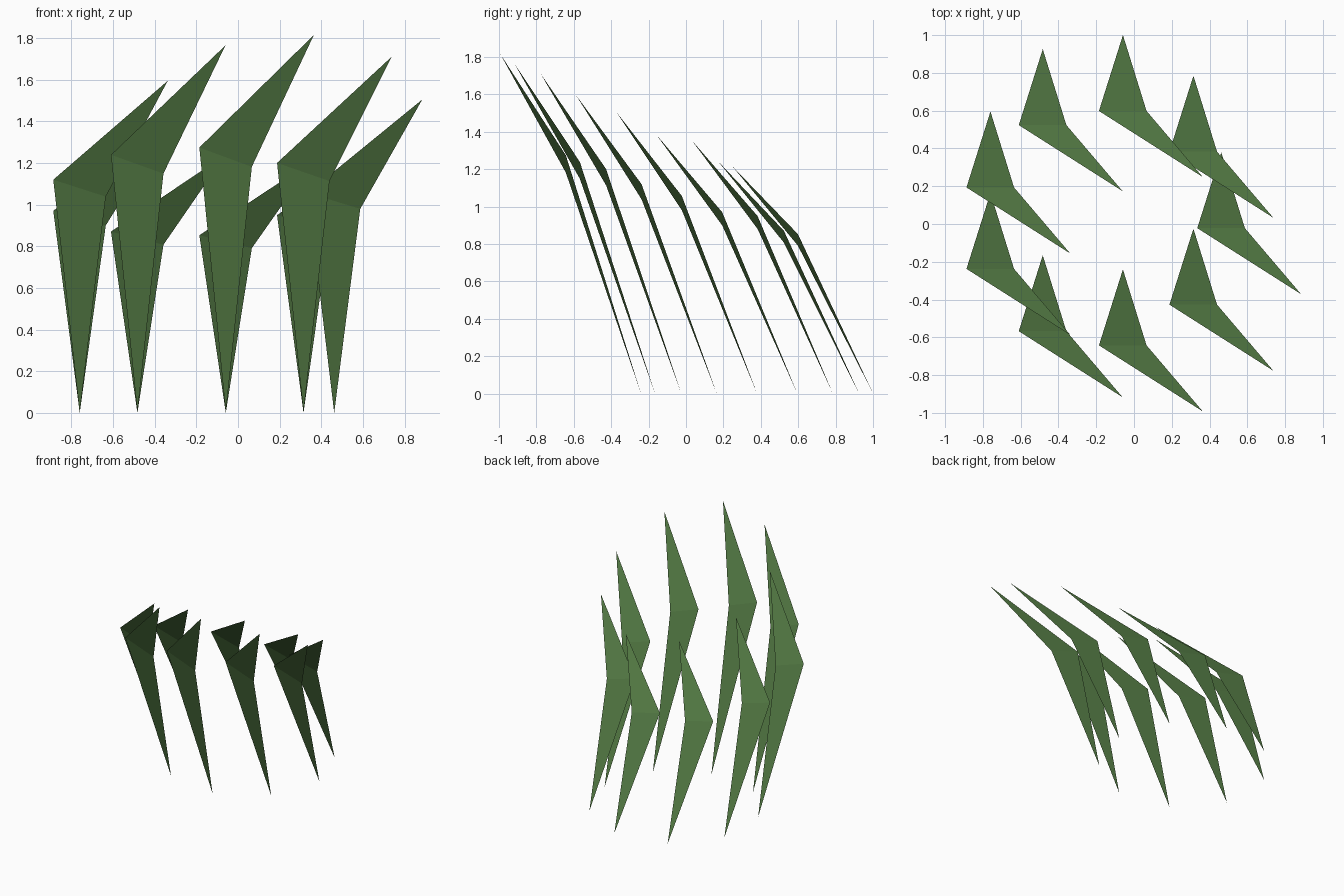
import bpy, bmesh, math

if "Cube" in bpy.data.objects:
    bpy.data.objects.remove(bpy.data.objects["Cube"])

green = bpy.data.materials.new("grass_green")
green.diffuse_color = (0.095, 0.212, 0.063, 1)
green.use_nodes = True
green.node_tree.nodes["Principled BSDF"].inputs["Base Color"].default_value = green.diffuse_color

# One bent blade of unit height: pointed root, wide bend, pointed tip
mesh = bpy.data.meshes.new("grass_blade")
bm = bmesh.new()
root = bm.verts.new((0, 0, 0))
left = bm.verts.new((-0.127, -0.402, 0.702))
right = bm.verts.new((0.125, -0.402, 0.651))
tip = bm.verts.new((0.423, -0.752, 1))
bm.faces.new((root, left, right))
bm.faces.new((left, tip, right))
bm.to_mesh(mesh)
bm.free()
mesh.materials.append(green)

# Nine blades rooted on a ring, each with its own height
heights = [1.505, 1.352, 1.215, 1.24, 1.382, 1.595, 1.71 + 0.055, 1.815, 1.71]
for i, height in enumerate(heights):
    angle = math.radians(40 * i)
    blade = bpy.data.objects.new(f"grass_blade_{i + 1}", mesh)
    blade.location = (-0.168 + 0.63 * math.cos(angle), 0.38 + 0.63 * math.sin(angle), 0)
    blade.scale.z = height
    bpy.context.collection.objects.link(blade)
